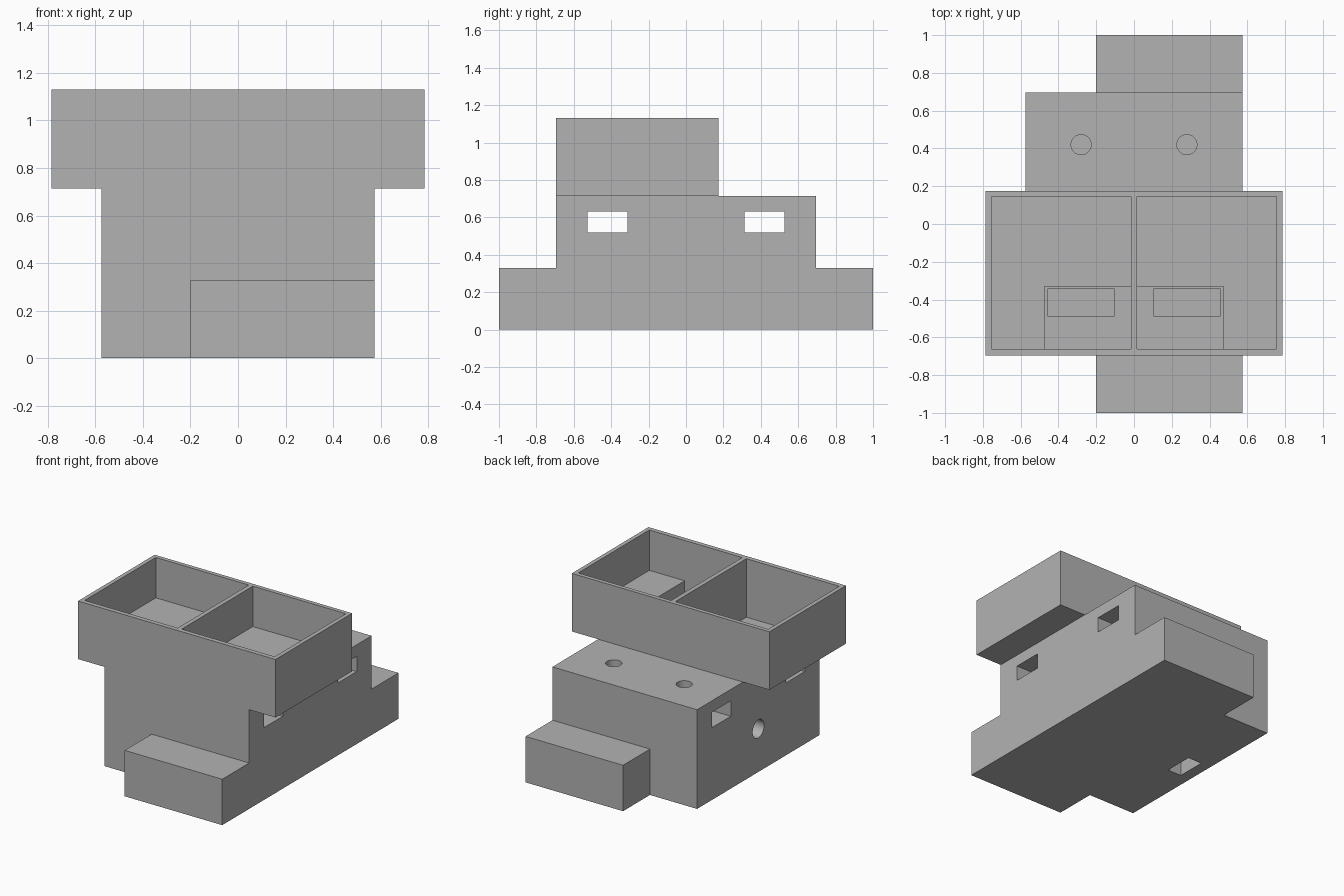
import bpy
import math
from mathutils import Matrix

cube = bpy.data.objects.get("Cube")
if cube:
    bpy.data.objects.remove(cube, do_unlink=True)

grey = bpy.data.materials.new("plain grey")
grey.use_nodes = True
colour = (0.45, 0.45, 0.45, 1)
grey.diffuse_color = colour
grey.node_tree.nodes["Principled BSDF"].inputs["Base Color"].default_value = colour


def box(name, x, y, z):
    """Block given by its (low, high) range on each axis."""
    spans = (x, y, z)
    bpy.ops.mesh.primitive_cube_add(size=1)
    ob = bpy.context.object
    ob.name = name
    size = Matrix.Diagonal([hi - lo for lo, hi in spans] + [1])
    ob.data.transform(Matrix.Translation([(lo + hi) / 2 for lo, hi in spans]) @ size)
    ob.data.materials.append(grey)
    return ob


def drill(name, radius, depth, centre, rotation=(0, 0, 0)):
    bpy.ops.mesh.primitive_cylinder_add(vertices=48, radius=radius, depth=depth,
                                        location=centre, rotation=rotation)
    ob = bpy.context.object
    ob.name = name
    ob.data.materials.append(grey)
    return ob


def combine(target, tool, operation):
    """Apply a boolean and discard the tool."""
    mod = target.modifiers.new(operation.lower(), 'BOOLEAN')
    mod.operation = operation
    mod.solver = 'EXACT'
    mod.object = tool
    bpy.context.view_layer.objects.active = target
    bpy.ops.object.modifier_apply(modifier=mod.name)
    bpy.data.objects.remove(tool, do_unlink=True)


# Main block, long foot and overhanging tray fused into one housing
housing = box("housing", (-0.575, 0.575), (-0.695, 0.695), (0, 0.713))
combine(housing, box("foot", (-0.2, 0.575), (-1, 1), (0, 0.33)), 'UNION')
combine(housing, box("tray", (-0.785, 0.785), (-0.695, 0.175), (0.713, 1.13)), 'UNION')

cutters = []
for side in (-1, 1):
    # Tray compartment, its sunken pocket and the opening down to the front slot
    for name, inner, outer, y, z in (
            ("compartment", 0.016, 0.755, (-0.662, 0.145), (0.84, 1.3)),
            ("pocket", 0.016, 0.474, (-0.662, -0.33), (0.71, 0.9)),
            ("opening", 0.103, 0.458, (-0.487, -0.343), (0.58, 0.8))):
        x = sorted((side * inner, side * outer))
        cutters.append(box(name, x, y, z))
    # Round hole from the rear deck into the rear slot
    cutters.append(drill("deck_hole", 0.053, 0.3, (side * 0.28, 0.42, 0.71)))
    # Rectangular slot running straight through the block
    cutters.append(box("through_slot", (-0.8, 0.8),
                       (side * 0.42 - 0.107, side * 0.42 + 0.107), (0.52, 0.63)))

# Side hole meeting a slot rising from the underside
cutters.append(drill("side_hole", 0.065, 0.3, (-0.54, 0, 0.31), (0, math.pi / 2, 0)))
cutters.append(box("bottom_slot", (-0.495, -0.385), (-0.105, 0.105), (-0.1, 0.415)))

for cutter in cutters:
    combine(housing, cutter, 'DIFFERENCE')

# Smooth hole walls, crisp edges elsewhere
bpy.ops.object.select_all(action='DESELECT')
housing.select_set(True)
bpy.context.view_layer.objects.active = housing
bpy.ops.object.shade_smooth_by_angle()
